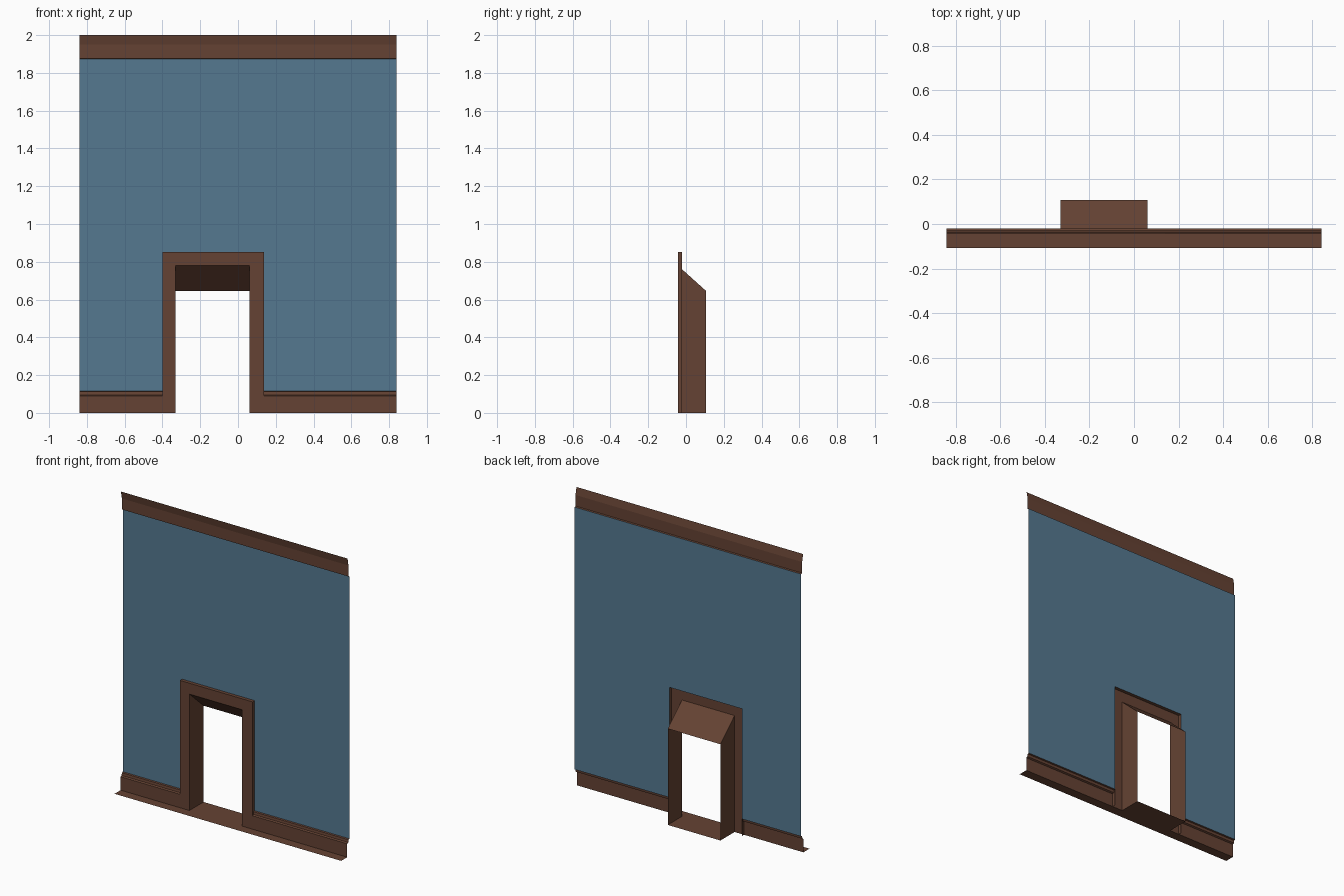
import bpy

if "Cube" in bpy.data.objects:
    bpy.data.objects.remove(bpy.data.objects["Cube"])

HALF = 0.84            # half width of the wall
WALL_Y = -0.02         # wall sheet
FACE_Y = -0.043        # face of baseboard and door frame
EDGE = 0.107           # depth limit front and back
OUT_L, OUT_R, OUT_T = -0.40, 0.138, 0.853   # frame outside
IN_L, IN_R, IN_T = -0.33, 0.06, 0.78        # frame opening
BACK_T = 0.645         # tunnel height at the back
CAP_Z, CROWN_Z = 0.115, 1.873


def material(name, color):
    m = bpy.data.materials.new(name)
    m.diffuse_color = (*color, 1)
    m.use_nodes = True
    m.node_tree.nodes["Principled BSDF"].inputs["Base Color"].default_value = m.diffuse_color
    return m


BLUE = material("blue_wall", (0.09, 0.19, 0.28))
WOOD = material("brown_wood", (0.13, 0.055, 0.033))


def sheet(name, quads, mat):
    """Open surface made of quads, sharing equal corners."""
    index, faces = {}, []
    for q in quads:
        faces.append([index.setdefault(tuple(p), len(index)) for p in q])
    me = bpy.data.meshes.new(name)
    me.from_pydata(list(index), [], faces)
    me.materials.append(mat)
    ob = bpy.data.objects.new(name, me)
    bpy.context.collection.objects.link(ob)
    return ob


def strip(x0, x1, profile):
    """Sweep a (y, z) profile along x."""
    return [[(x0, *a), (x1, *a), (x1, *b), (x0, *b)]
            for a, b in zip(profile, profile[1:])]


def bridge(path_a, path_b):
    """Quads between two matching paths."""
    return [[path_a[i], path_b[i], path_b[i + 1], path_a[i + 1]]
            for i in range(len(path_a) - 1)]


def arch(l, r, t, y, z=0.0):
    return [(l, y, z), (l, y, t), (r, y, t), (r, y, z)]


# Wall sheet around the doorway
wall_outer = arch(-HALF, HALF, CROWN_Z, WALL_Y, CAP_Z)
wall_inner = arch(OUT_L, OUT_R, OUT_T, WALL_Y, CAP_Z)
sheet("wall", [list(reversed(q)) for q in bridge(wall_outer, wall_inner)], BLUE)

# Baseboards either side of the doorway
base = [(FACE_Y, 0), (FACE_Y, 0.09), (-0.032, 0.095), (-0.03, 0.112), (WALL_Y, CAP_Z)]
sheet("baseboard_left", strip(-HALF, OUT_L, base), WOOD)
sheet("baseboard_right", strip(OUT_R, HALF, base), WOOD)

# Crown moulding
crown = [(WALL_Y, CROWN_Z), (-0.03, 1.876), (-0.03, 1.95), (-0.04, 2.0)]
sheet("crown_moulding", strip(-HALF, HALF, crown), WOOD)

# Door frame: outer side and flat front
frame_back = arch(OUT_L, OUT_R, OUT_T, WALL_Y)
frame_front = arch(OUT_L, OUT_R, OUT_T, FACE_Y)
opening = arch(IN_L, IN_R, IN_T, FACE_Y)
sheet("door_frame", bridge(frame_front, frame_back) + bridge(opening, frame_front), WOOD)

# Doorway tunnel with sloping roof
sheet("doorway_tunnel", bridge(arch(IN_L, IN_R, BACK_T, EDGE), opening), WOOD)

# Floor: strip in front of the wall and the doorway floor
sheet("floor_strip", strip(-HALF, HALF, [(-EDGE, 0), (FACE_Y, 0)]), WOOD)
sheet("doorway_floor", strip(IN_L, IN_R, [(FACE_Y, 0), (EDGE, 0)]), WOOD)
